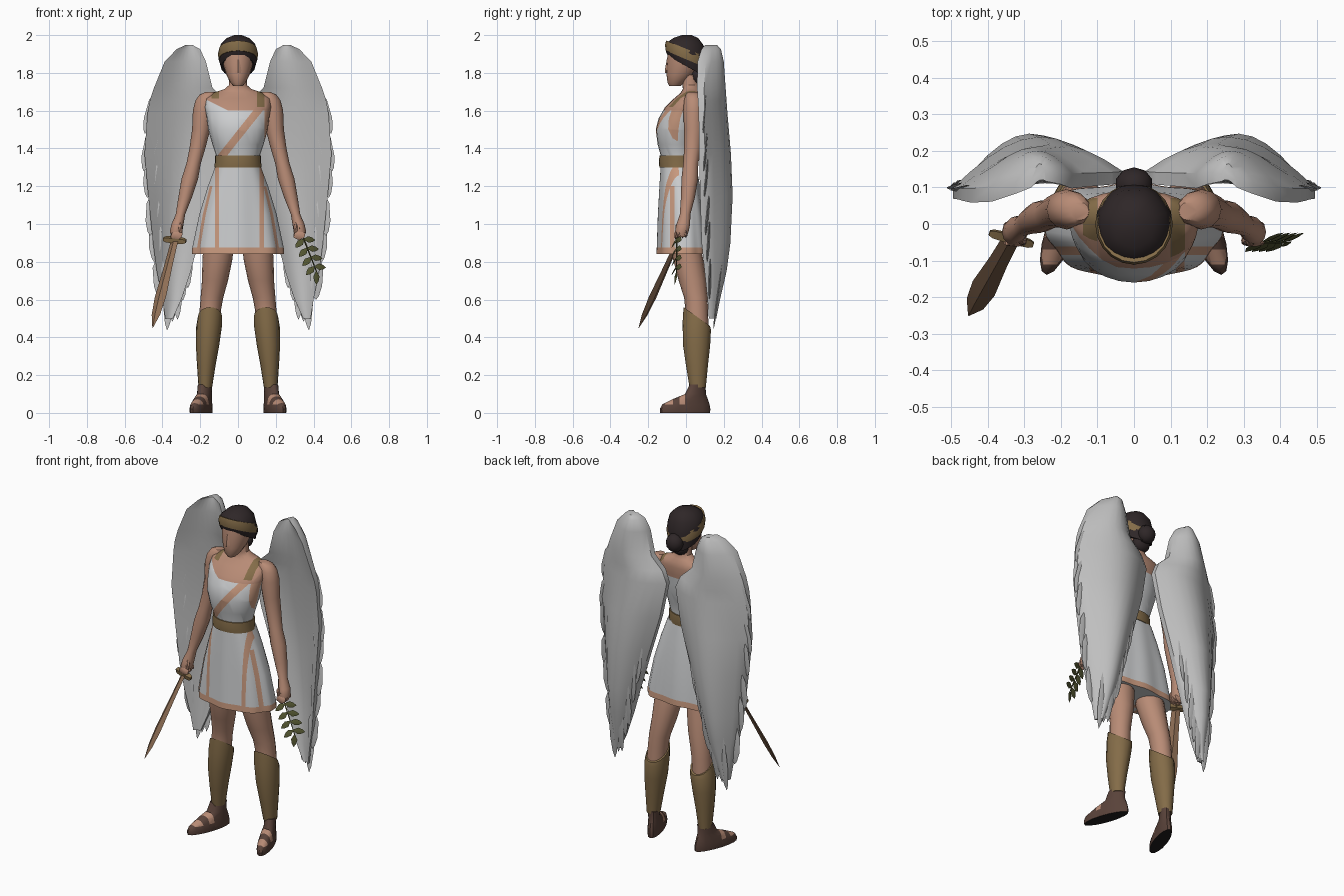
import bpy, bmesh
from math import sin, cos, pi, radians
from mathutils import Vector, Matrix

if "Cube" in bpy.data.objects:
    bpy.data.objects.remove(bpy.data.objects["Cube"])


def material(name, r, g, b):
    m = bpy.data.materials.new(name)
    m.use_nodes = True
    m.diffuse_color = (r, g, b, 1)
    m.node_tree.nodes["Principled BSDF"].inputs["Base Color"].default_value = (r, g, b, 1)
    return m


SKIN = material("skin", .48, .26, .18)
HAIR = material("dark hair", .028, .02, .021)
GOLD = material("old gold", .23, .15, .065)
WING = material("feather grey", .52, .52, .52)
CLOTH = material("white cloth", .6, .61, .62)
TRIM = material("peach trim", .58, .32, .21)
LEATHER = material("sandal leather", .1, .055, .042)
SOLE = material("black sole", .015, .013, .013)
BRONZE = material("bronze blade", .27, .155, .09)
LEAF = material("olive leaf", .085, .09, .03)


def ring(cx, cy, z, rx, ry, tilt=0, n=16, wave=0, k=8, back=1):
    """Horizontal oval; tilt lifts the front, wave adds folds, back below 1 squares the rear."""
    pts = []
    for i in range(n):
        a = 2 * pi * i / n
        r, c = 1 + wave * cos(k * a), cos(a)
        depth = c if c > 0 else -abs(c) ** back
        pts.append(Vector((cx + rx * r * sin(a), cy - ry * r * depth, z + tilt * c)))
    return pts


def skin_rings(bm, rings):
    """Join matching loops of points into a closed tube."""
    loops = [[bm.verts.new(p) for p in r] for r in rings]
    n = len(loops[0])
    for a, b in zip(loops, loops[1:]):
        for i in range(n):
            j = (i + 1) % n
            bm.faces.new((a[i], a[j], b[j], b[i]))
    bm.faces.new(loops[0])
    bm.faces.new(loops[-1])


def blade(bm, p0, p1, side, w, t, profile):
    """Diamond-section blade from p0 to p1."""
    p0, p1, side = Vector(p0), Vector(p1), Vector(side)
    axis = (p1 - p0).normalized()
    side = (side - axis * side.dot(axis)).normalized()
    up = axis.cross(side)
    rings = []
    for f, s in profile:
        c = p0.lerp(p1, f)
        rings.append([c + side * w * s, c + up * t * s, c - side * w * s, c - up * t * s])
    skin_rings(bm, rings)


def ball(bm, loc, size, detail=2):
    mat = Matrix.Translation(loc) @ Matrix.Diagonal((*size, 1))
    bmesh.ops.create_icosphere(bm, subdivisions=detail, radius=1, matrix=mat)


def cut(bm, co, no):
    bmesh.ops.bisect_plane(bm, geom=bm.verts[:] + bm.edges[:] + bm.faces[:],
                           plane_co=co, plane_no=no)


def finish(name, bm, mats, rule=None, angle=35):
    bmesh.ops.recalc_face_normals(bm, faces=bm.faces[:])
    for f in bm.faces:
        f.smooth = True
        if rule:
            f.material_index = mats.index(rule(f.calc_center_median()))
    me = bpy.data.meshes.new(name)
    bm.to_mesh(me)
    bm.free()
    me.set_sharp_from_angle(angle=radians(angle))
    for m in mats:
        me.materials.append(m)
    ob = bpy.data.objects.new(name, me)
    bpy.context.collection.objects.link(ob)


def tube(name, mat, rows, s=1, **kw):
    bm = bmesh.new()
    skin_rings(bm, [ring(r[0] * s, *r[1:], **kw) for r in rows])
    finish(name, bm, [mat])


# Torso: bare shoulders, one-shouldered bodice with a diagonal band
bm = bmesh.new()
torso_rows = [(-.04, 1.28, .118, .092), (-.04, 1.36, .115, .093), (-.045, 1.42, .135, .105),
              (-.04, 1.5, .158, .12), (-.03, 1.56, .165, .115), (-.01, 1.62, .175, .1),
              (.015, 1.665, .172, .078), (.03, 1.695, .13, .058), (.03, 1.715, .07, .047),
              (.025, 1.735, .048, .043), (.02, 1.79, .045, .045)]
skin_rings(bm, [ring(0, *r, n=24) for r in torso_rows])
slope, band = Vector((.5, 0, 1)), Vector((.78, 0, -.62))
neck_point, band_point = Vector((-.05, 0, 1.6)), Vector((.09, 0, 1.58))
cut(bm, neck_point, (0, 0, 1))
cut(bm, neck_point, slope)
for d in (-.02, .02):
    cut(bm, band_point + band * d, band)
for x in (-.14, -.1, .1, .14):
    cut(bm, (x, 0, 0), (1, 0, 0))


def torso_rule(c):
    if c.z < 1.6 or (c.x < -.05 and c.y < 0 and (c - neck_point).dot(slope) < 0):
        on_band = abs((c - band_point).dot(band)) < .02 or (c.x > .14 and c.z > 1.4)
        return TRIM if on_band and c.y < -.03 else CLOTH
    strap_bottom = 1.62 if c.x > 0 else 1.66
    return GOLD if .1 < abs(c.x) < .14 and strap_bottom < c.z < 1.7 and c.y < .07 else SKIN


finish("torso", bm, [SKIN, CLOTH, TRIM, GOLD], torso_rule)

# Skirt with folds, front and side bands and hem
bm = bmesh.new()
skirt_rows = [(-.04, 1.31, .118, .094, 0), (-.033, 1.2, .157, .106, .015), (-.026, 1.05, .2, .12, .025),
              (-.021, .875, .235, .13, .03), (-.021, .84, .237, .132, .03)]
skin_rings(bm, [ring(0, *r[:4], n=64, wave=r[4], back=.5) for r in skirt_rows])
for x in (-.122, -.1, .115, .138):
    cut(bm, (x, 0, 0), (1, 0, 0))
for y in (-.085, -.062):
    cut(bm, (0, y, 0), (0, 1, 0))


def skirt_rule(c):
    front = c.y < -.03 and (-.122 < c.x < -.1 or .115 < c.x < .138)
    slit = -.085 < c.y < -.062 and c.z < 1.2
    return TRIM if front or slit or .841 < c.z < .872 else CLOTH


finish("skirt", bm, [CLOTH, TRIM], skirt_rule, 45)
tube("belt", GOLD, [(0, -.04, 1.3, .125, .101), (0, -.04, 1.33, .122, .104),
                    (0, -.04, 1.362, .122, .1)], n=24)

# Head
bm = bmesh.new()
head_rows = [(-.058, 1.73, .024, .03), (-.052, 1.75, .042, .046), (-.03, 1.79, .062, .073),
             (-.012, 1.84, .077, .09), (0, 1.9, .085, .098), (0, 1.95, .078, .09), (0, 1.98, .03, .03)]
skin_rings(bm, [ring(0, *r) for r in head_rows])
blade(bm, (0, -.098, 1.87), (0, -.103, 1.8), (1, 0, 0), .018, .01, ((0, .4), (.8, 1), (1, .8)))
finish("head", bm, [SKIN])

# Hair, bun and headband
tube("hair", HAIR, [(0, .008, 1.832, .09, .1, .055), (0, .003, 1.865, .1, .107, .045),
                    (0, 0, 1.91, .103, .108, .03), (0, 0, 1.955, .09, .095, .01),
                    (0, 0, 1.985, .058, .065), (0, .005, 2, .02, .025)], n=20, wave=.015, k=7)
bm = bmesh.new()
ball(bm, (0, .108, 1.825), (.052, .047, .055))
ball(bm, (0, .06, 1.785), (.055, .04, .05))
finish("hair_bun", bm, [HAIR])
tube("headband", GOLD, [(0, 0, 1.872, .103, .108, .046), (0, 0, 1.9, .106, .111, .05),
                        (0, 0, 1.928, .1, .105, .043)], n=20)

# Wing rows: height, inner x, outer x, front y, back y
WING_ROWS = [(1.947, .24, .28, .115, .165), (1.925, .2, .325, .105, .185), (1.86, .17, .388, .09, .2),
             (1.72, .135, .445, .08, .21), (1.65, .06, .468, .08, .215), (1.58, .03, .48, .08, .22),
             (1.37, .07, .495, .08, .238), (1.15, .135, .475, .085, .247), (.9, .21, .45, .095, .235),
             (.75, .25, .43, .11, .215), (.6, .3, .4, .125, .18), (.5, .345, .385, .13, .16)]
FEATHER = ((0, .2), (.3, 1), (.7, .9), (.92, .45), (1, .05))


def wing_row(z):
    for a, b in zip(WING_ROWS, WING_ROWS[1:]):
        if z >= b[0]:
            f = (z - a[0]) / (b[0] - a[0])
            return [p + (q - p) * f for p, q in zip(a, b)]
    return WING_ROWS[-1]


def on_wing(z, u, lift):
    """Point on the back of the wing; u runs from inner to outer edge."""
    _, inner, outer, front, back = wing_row(z)
    y = front + (back - front) * sin(pi * (.15 + .81 * u)) + lift
    return Vector((inner + (outer - inner) * u, y, z))


def build_wing(name, s):
    bm = bmesh.new()
    loops, n = [], 9
    for row in WING_ROWS:
        # Thick leading edge at the top, thinner vane below
        thick = min(1, .3 + (row[2] - row[1]) / .35) * (1 + 2 * max(0, row[0] - 1.6))
        us = [i / n for i in range(n + 1)]
        back = [on_wing(row[0], u, 0) for u in us]
        front = [p - Vector((0, thick * (.015 + .05 * sin(pi * (.1 + .8 * u))), 0))
                 for p, u in zip(back, us)]
        loops.append(back + front[::-1])
    skin_rings(bm, loops)
    flat = Vector((1, 0, 0))
    # Ragged outer edge of broad feathers in uneven lengths
    for i in range(6):
        z = 1.58 - i * .17 - .03 * (i % 2)
        tip = on_wing(z - .1, 1, -.008) + flat * (.006 + .006 * (i % 2))
        blade(bm, on_wing(z + .14, .9, -.02), tip, flat, .034, .008, FEATHER)
    # Long flight feathers along the lower edge
    for i in range(7):
        f = i / 6
        z = .44 + .5 * f * f + .03 * (i % 2)
        tip = Vector((.375 - .165 * f, .145 + .03 * f, z))
        blade(bm, on_wing(z + .42 - .1 * f, .6 - .4 * f, -.018), tip, flat, .03, .008, FEATHER)
    for v in bm.verts:
        v.co.x *= s
    finish(name, bm, [WING], angle=40)


def foot_rule(c):
    if c.z < .002:
        return SOLE
    bare = -.11 < c.y < -.07 or -.035 < c.y < -.005
    return SKIN if bare and c.z > .046 else LEATHER


# Limbs and wings, mirrored
for s, side in ((1, "left"), (-1, "right")):
    build_wing(side + "_wing", s)
    tube(side + "_arm", SKIN, [(.148, .035, 1.698, .025, .025), (.16, .038, 1.685, .043, .04),
         (.172, .04, 1.655, .053, .05), (.184, .04, 1.6, .055, .055), (.195, .04, 1.5, .048, .05),
         (.215, .035, 1.4, .042, .045), (.235, .025, 1.32, .038, .04), (.255, .02, 1.24, .044, .044),
         (.28, .01, 1.14, .036, .037), (.305, -.005, 1.05, .025, .028), (.32, -.014, 1, .032, .036),
         (.328, -.022, .96, .033, .036), (.328, -.026, .93, .022, .028)], s, n=12)
    bm = bmesh.new()
    for i in range(4):
        ball(bm, (s * .325, -.052 + .017 * i, .94 + .004 * i), (.036, .011, .026), 1)
    ball(bm, (s * .305, -.045, .975), (.014, .014, .034), 1)
    finish(side + "_fingers", bm, [SKIN])
    tube(side + "_leg", SKIN, [(.1, -.01, .96, .075, .07), (.108, .01, .82, .08, .08),
         (.122, .034, .7, .069, .073), (.138, .052, .61, .06, .062), (.146, .056, .55, .057, .06),
         (.153, .06, .44, .055, .06)], s)
    tube(side + "_greave", GOLD, [(.148, .057, .51, .064, .07, .05), (.153, .057, .46, .068, .075, .02),
         (.161, .056, .36, .062, .072), (.168, .058, .25, .049, .058), (.173, .062, .135, .036, .043)], s)
    bm = bmesh.new()
    foot_rows = [(-.005, 0, .042, .132), (-.005, .02, .044, .134), (0, .045, .042, .125),
                 (.025, .075, .039, .09), (.05, .1, .035, .055), (.062, .15, .036, .042)]
    skin_rings(bm, [ring(.178, *r) for r in foot_rows])
    for y in (-.11, -.07, -.035, -.005):
        cut(bm, (0, y, 0), (0, 1, 0))
    for v in bm.verts:
        v.co.x = s * (v.co.x - (v.co.y - .05) * .32)
    finish(side + "_sandal", bm, [LEATHER, SKIN, SOLE], foot_rule)

# Sword in the right hand
guard, tip = Vector((-.335, -.04, .915)), Vector((-.452, -.25, .45))
axis, across = (tip - guard).normalized(), Vector((1, -.7, 0))
bm = bmesh.new()
blade(bm, guard, tip, across, .036, .012, ((0, .65), (.3, .75), (.65, 1), (.85, .75), (1, .05)))
finish("sword_blade", bm, [BRONZE], angle=20)
bm = bmesh.new()
bar = Vector((.06, -.016, -.006))
blade(bm, guard - bar, guard + bar, axis, .018, .014, ((0, .6), (.1, 1), (.5, 1.2), (.9, 1), (1, .6)))
blade(bm, guard, guard - axis * .12, across, .014, .014, ((0, 1), (.8, 1), (.85, 1.6), (1, 1)))
finish("sword_hilt", bm, [GOLD])

# Olive branch in the left hand
start, end = Vector((.325, -.05, .98)), Vector((.415, -.05, .75))
bm = bmesh.new()
blade(bm, start, end, (1, 0, 0), .005, .005, ((0, 1), (1, .6)))
LEAFLET = ((0, .15), (.4, 1), (.75, .7), (1, .05))
for i in range(4):
    base = start.lerp(end, .26 + .21 * i)
    for d in (-1, 1):
        reach = Vector((.008 + .052 * d, .026 * d, -.025 + .02 * d))
        blade(bm, base, base + reach, (.3, .5, 1), .018, .004, LEAFLET)
blade(bm, end, end + Vector((0, -.01, -.07)), (1, .4, 0), .018, .004, LEAFLET)
finish("olive_branch", bm, [LEAF])
